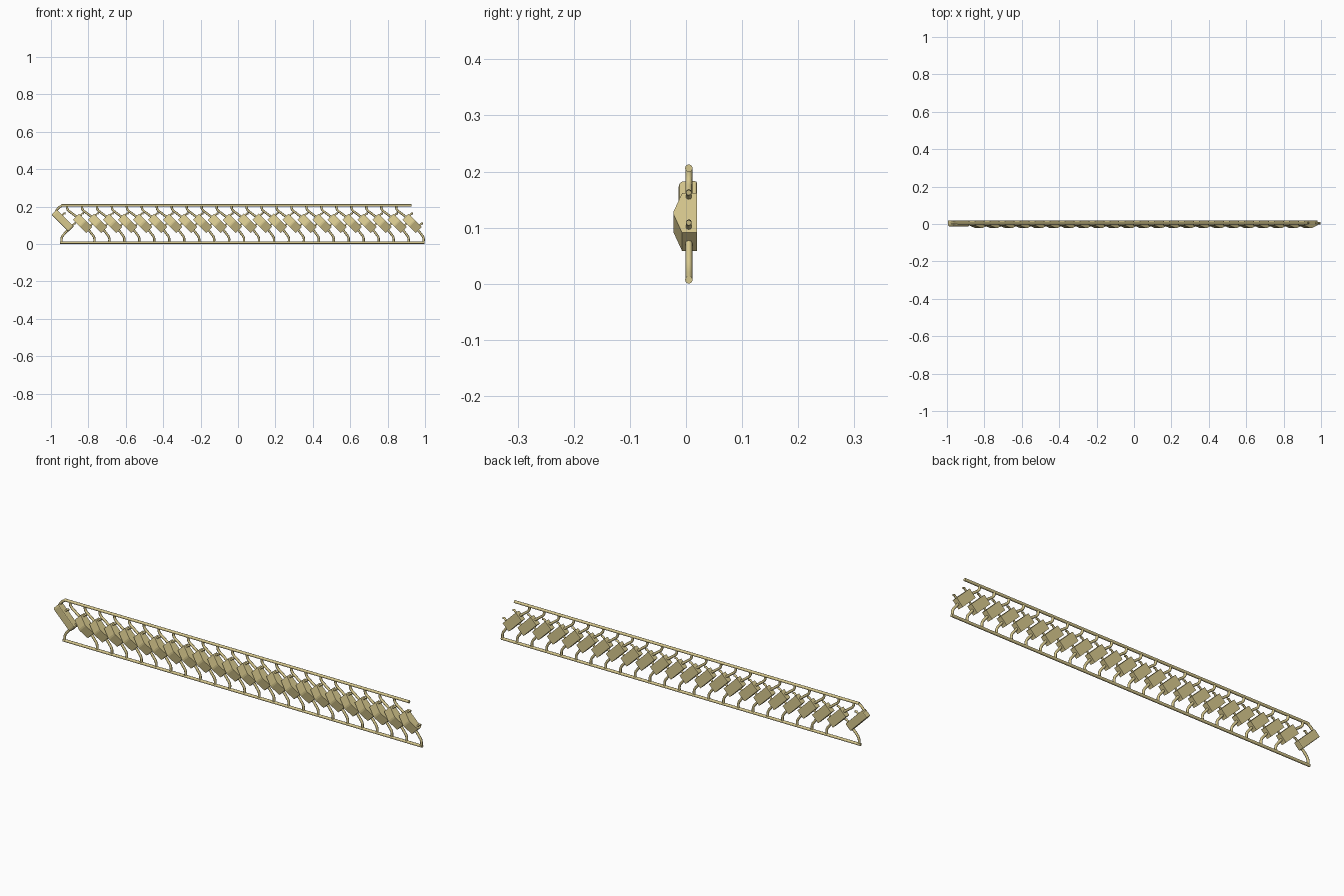
import bpy, bmesh, math
from mathutils import Vector

if "Cube" in bpy.data.objects:
    bpy.data.objects.remove(bpy.data.objects["Cube"])

PITCH, COUNT, LAST = 0.08, 23, 0.93
MID = 0.11
YC = 0.005
S = math.sqrt(0.5)

mat = bpy.data.materials.new("brass")
mat.diffuse_color = (0.68, 0.58, 0.27, 1)
mat.use_nodes = True
mat.node_tree.nodes["Principled BSDF"].inputs["Base Color"].default_value = mat.diffuse_color


def uv(u, v):
    """Slanted link coordinates: u runs down-right, v runs up-right."""
    return (u + v) * S, (v - u) * S


def tube(name, paths, radius, smooth=False):
    """Round wires swept along short point paths."""
    cu = bpy.data.curves.new(name, 'CURVE')
    cu.dimensions = '3D'
    cu.bevel_depth = radius
    cu.bevel_resolution = 2
    cu.resolution_u = 4
    cu.use_fill_caps = True
    for pts in paths:
        sp = cu.splines.new('BEZIER' if smooth else 'POLY')
        target = sp.bezier_points if smooth else sp.points
        target.add(len(pts) - 1)
        for p, (x, z) in zip(target, pts):
            if smooth:
                p.co = (x, YC, z)
                p.handle_left_type = p.handle_right_type = 'AUTO'
            else:
                p.co = (x, YC, z, 1)
    cu.materials.append(mat)
    ob = bpy.data.objects.new(name, cu)
    bpy.context.collection.objects.link(ob)
    return ob


def bar_mesh(name, profile, half):
    """Extrude a (u, y) profile across the v direction."""
    bm = bmesh.new()
    ends = []
    for v in (-half, half):
        ring = []
        for u, y in profile:
            x, z = uv(u, v)
            ring.append(bm.verts.new((x, y, z)))
        ends.append(ring)
        bm.faces.new(ring)
    n = len(profile)
    for i in range(n):
        j = (i + 1) % n
        bm.faces.new((ends[0][i], ends[0][j], ends[1][j], ends[1][i]))
    bmesh.ops.recalc_face_normals(bm, faces=bm.faces)
    me = bpy.data.meshes.new(name)
    bm.to_mesh(me)
    bm.free()
    me.materials.append(mat)
    return me


def place(name, me, x, z):
    ob = bpy.data.objects.new(name, me)
    ob.location = (x, 0, z)
    bpy.context.collection.objects.link(ob)
    return ob


# Links: flat back, ridged front
link = bar_mesh("link", [(-0.05, 0.02), (0.05, 0.02), (0.05, -0.007),
                         (0.004, -0.022), (-0.004, -0.022), (-0.05, -0.007)], 0.023)
centres = [LAST - i * PITCH for i in range(COUNT)][::-1]
for c in centres:
    place("link", link, c, MID)

# Longer end bar with a rounded front
end_x, end_z = -0.937, 0.125
end = bar_mesh("end_bar", [(-0.064, 0.02), (0.064, 0.02), (0.064, -0.008),
                           (0.056, -0.013), (-0.056, -0.013), (-0.064, -0.008)], 0.02)
bar = place("end_bar", end, end_x, end_z)
bev = bar.modifiers.new("soft_edges", 'BEVEL')
bev.width = 0.004
bev.segments = 2

# Prongs joining each link to its right-hand neighbour
prongs, tops, bottoms = [], [], []
for c in [end_x + 0.01] + centres:
    for u in (-0.039, 0.037):
        a, b = uv(u, 0.015), uv(u, 0.037)
        t = uv(u + 0.006, 0.041)
        prongs.append([(c + a[0], MID + a[1]), (c + b[0], MID + b[1]),
                       (c + t[0], MID + t[1])])
tube("prongs", prongs, 0.005)

# Curved wires from the links to the rails
for c in centres:
    tops.append([(c - 0.085, 0.206), (c - 0.081, 0.184),
                 (c - 0.058, 0.164), (c - 0.03, 0.143)])
    bottoms.append([(c + 0.062, 0.007), (c + 0.061, 0.034),
                    (c + 0.048, 0.054), (c + 0.03, 0.077)])
tops.append([(-0.975, 0.172), (-0.96, 0.192), (-0.94, 0.206)])
bottoms.append([(-0.944, 0.007), (-0.942, 0.034), (-0.925, 0.058), (-0.895, 0.085)])
tube("upper_wires", tops, 0.0062, True)
tube("lower_wires", bottoms, 0.0062, True)

# Rails
tube("top_rail", [[(-0.945, 0.206), (0.927, 0.206)]], 0.007)
tube("bottom_rail", [[(-0.952, 0.007), (0.998, 0.007)]], 0.007)
